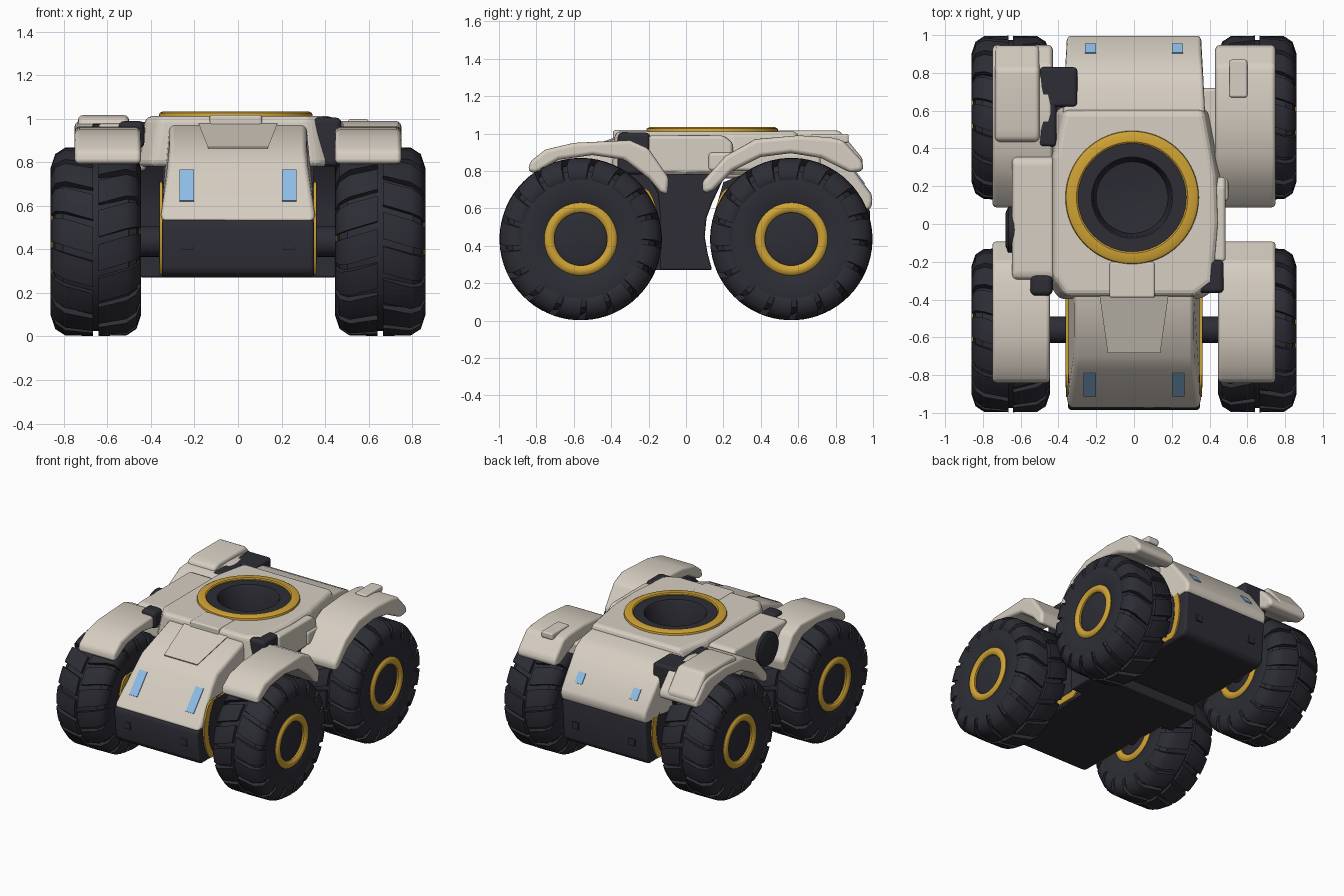
import bpy, bmesh, math
from mathutils import Vector

if "Cube" in bpy.data.objects:
    bpy.data.objects.remove(bpy.data.objects["Cube"])


def material(name, rgb):
    m = bpy.data.materials.new(name)
    m.diffuse_color = (*rgb, 1)
    m.use_nodes = True
    m.node_tree.nodes["Principled BSDF"].inputs["Base Color"].default_value = m.diffuse_color
    return m


CREAM = material("cream armour", (0.68, 0.62, 0.54))
DARK = material("charcoal rubber", (0.026, 0.026, 0.036))
GOLD = material("golden yellow", (0.62, 0.36, 0.035))
BLUE = material("light blue", (0.27, 0.52, 0.80))


def finish(name, bm, mat, bevel=0.0, angle=35):
    bmesh.ops.remove_doubles(bm, verts=bm.verts, dist=1e-5)
    bmesh.ops.recalc_face_normals(bm, faces=bm.faces)
    me = bpy.data.meshes.new(name)
    bm.to_mesh(me)
    bm.free()
    me.materials.append(mat)
    ob = bpy.data.objects.new(name, me)
    bpy.context.collection.objects.link(ob)
    me.shade_smooth()
    if bevel:
        b = ob.modifiers.new("bevel", 'BEVEL')
        b.width, b.segments, b.limit_method = bevel, 3, 'ANGLE'
        b.angle_limit = math.radians(28)
        b.harden_normals = True
    else:
        me.set_sharp_from_angle(angle=math.radians(angle))
    return ob


def prism(name, pts, lo, hi, mat, axis='x', bevel=0.0, warp=None):
    """Extrude a (y,z) profile along x, or an (x,y) outline along z."""
    bm = bmesh.new()
    rings = []
    for h in (lo, hi):
        co = [Vector((h, a, b)) if axis == 'x' else Vector((a, b, h)) for a, b in pts]
        rings.append([bm.verts.new(warp(c) if warp else c) for c in co])
    n = len(pts)
    bm.faces.new(rings[0])
    bm.faces.new(rings[1])
    for i in range(n):
        j = (i + 1) % n
        bm.faces.new((rings[0][i], rings[0][j], rings[1][j], rings[1][i]))
    return finish(name, bm, mat, bevel)


def box(name, x, y, z, mat, bevel=0.0, warp=None):
    return prism(name, [(y[0], z[0]), (y[1], z[0]), (y[1], z[1]), (y[0], z[1])], *x, mat, 'x', bevel, warp)


def lathe(name, prof, mat, axis='x', loc=(0, 0, 0), n=48, closed=False):
    """Spin (height, radius) points round an axis."""
    bm = bmesh.new()
    rows = []
    for k in range(n):
        a = 2 * math.pi * k / n
        c, s = math.cos(a), math.sin(a)
        rows.append([bm.verts.new((h, r * c, r * s) if axis == 'x' else (r * c, r * s, h)) for h, r in prof])
    m = len(prof)
    for k in range(n):
        p, q = rows[k], rows[(k + 1) % n]
        for i in range(m if closed else m - 1):
            j = (i + 1) % m
            bm.faces.new((p[i], p[j], q[j], q[i]))
    bmesh.ops.dissolve_degenerate(bm, dist=1e-6, edges=bm.edges)
    ob = finish(name, bm, mat)
    ob.location = loc
    return ob


def plate(name, p, q, x0, x1, t, mat, warp=None):
    """Thin plate lying on the profile line p-q, raised by t."""
    P, Q = Vector(p), Vector(q)
    d = (Q - P).normalized()
    nrm = Vector((-d.y, d.x))
    if nrm.y < 0:
        nrm = -nrm
    low = nrm * (t - .009)
    return prism(name, [tuple(v) for v in (P + low, Q + low, Q + nrm * t, P + nrm * t)], x0, x1, mat, 'x', 0, warp)


# Wheels: tyre, staggered lugs, rims and hubs; built once and copied
half = [(.02, .41), (.15, .397), (.187, .365), (.2, .30), (.19, .2), (.15, .13)]
tyre = lathe("tyre", [(-x, r) for x, r in reversed(half)] + half, DARK, closed=True)
bm = bmesh.new()
LUGS = 17
pitch = 2 * math.pi / LUGS
lug = [(.012, .395), (.012, .434), (.14, .432), (.186, .402), (.207, .34), (.195, .315), (.14, .38)]
for side in (1, -1):
    for k in range(LUGS):
        base = pitch * (k + (.5 if side < 0 else 0))
        rows = []
        for w in (-.39, -.13, .13, .39):
            rows.append([])
            for x, r in lug:
                a = base + w * pitch + .7 * x
                rows[-1].append(bm.verts.new((side * x, r * math.cos(a), r * math.sin(a))))
        bm.faces.new(rows[0])
        bm.faces.new(rows[-1])
        for p, q in zip(rows, rows[1:]):
            for i in range(len(lug)):
                j = (i + 1) % len(lug)
                bm.faces.new((p[i], p[j], q[j], q[i]))
lugs = finish("tread_lugs", bm, DARK, angle=50)
rims = []
for s in (1, -1):
    circ = [(s * .185 + .021 * math.cos(a), .168 + .028 * math.sin(a)) for a in [math.pi * i / 5 for i in range(10)]]
    rims.append(lathe("wheel_rim", circ, GOLD, closed=True))
hub = lathe("wheel_hub", [(-.17, 0), (-.185, .11), (-.17, .15), (.17, .15), (.185, .11), (.17, 0)], DARK)
parts = [tyre, lugs, hub] + rims
for sx in (1, -1):
    for sy in (-1, 1):
        for p in parts:
            c = p if (sx, sy) == (1, -1) else p.copy()
            if c is not p:
                bpy.context.collection.objects.link(c)
            c.location = (sx * .653, sy * .563, .436)
            c.rotation_euler = (0, 0, 0 if sx > 0 else math.pi)

# Front and rear lower pods, axles and yellow side discs with dark centres
for s, tag, top in ((-1, "front", .54), (1, "rear", .62)):
    f = lambda pts: [(s * y, z) for y, z in pts]
    prism(tag + "_bumper", f([(.97, top), (.985, top - .04), (.965, .30), (.93, .27), (.22, .27), (.165, .38), (.16, .54), (.3, top)]),
          -.35, .35, DARK, bevel=.02)
    prism(tag + "_pod_core", f([(.9, .5), (.2, .5), (.16, .6), (.2, .74), (.3, .78), (.6, .78)]), -.3, .3, DARK)
    lathe(tag + "_axle", [(-.5, 0), (-.5, .07), (.5, .07), (.5, 0)], DARK, loc=(0, s * .56, .436), n=24)
    for r, t, mat in ((.385, .007, GOLD), (.335, .010, DARK)):
        disc = [(s * .53 + r * math.cos(a), min(.71, max(.67 - r, .5 + r * math.sin(a))))
                for a in [2 * math.pi * i / 48 for i in range(48)]]
        for x in (-.353, .353):
            prism(tag + "_side_disc", disc, x - t, x + t, mat)
    for x in (-.235, .235):
        y = s * .975
        box(tag + "_socket", (x - .025, x + .025), (y - .008, y + .008), (.40, .45), DARK)

# Central trunk: concave at the back, joined to the front pod
prism("central_trunk", [(.14, .27), (.115, .36), (.1, .45), (.11, .55), (.14, .63), (.22, .80),
                        (-.22, .80), (-.15, .68), (-.14, .58), (-.14, .27)], -.45, .45, DARK, bevel=.012)
box("trunk_bridge", (-.35, .35), (-.3, -.1), (.27, .78), DARK)


# Front hood, with panel and headlights
def narrow(v):
    v.x *= 1 - .11 * min(1, max(0, (v.z - .55) / .27))
    return v


prism("front_hood", [(-.25, .98), (-.38, .97), (-.70, .855), (-.77, .785), (-.95, .57), (-.98, .53), (-.25, .53)],
      -.355, .355, CREAM, bevel=.03, warp=narrow)


def widen(v):
    v.x *= 1 + .35 * (v.z - .86) / .12
    return v


plate("hood_panel", (-.375, .972), (-.68, .862), -.135, .135, .009, CREAM, widen)
for x in (-.235, .235):
    plate("headlight", (-.788, .7635), (-.908, .620), x - .033, x + .033, .006, BLUE)


# Rear hull with tail lights
def rear_taper(v):
    v.x *= 1 - .15 * max(0, v.y - .55)
    return v


prism("rear_hull", [(.51, .985), (.72, .965), (.81, .92), (.90, .80), (.99, .68), (1.0, .64), (.985, .59), (.51, .59)],
      -.38, .38, CREAM, bevel=.025, warp=rear_taper)
for x in (-.23, .23):
    plate("tail_light", (.902, .7973), (.952, .7307), x - .03, x + .03, .006, BLUE)


# Main deck, cut open for the turret well
def deck_slope(v):
    if v.z > .9:
        v.x, v.y = v.x * .90, .12 + (v.y - .12) * .96
    return v


deck = prism("main_deck", [(-.40, -.40), (.36, -.40), (.46, -.33), (.49, .0), (.48, .26), (.41, .62), (-.41, .62), (-.47, .36), (-.47, -.3)],
             .78, 1.012, CREAM, 'z', .03, deck_slope)
deck.data.shade_flat()
deck.modifiers["bevel"].harden_normals = False
cutter = lathe("well_cutter", [(.70, 0), (.70, .3), (1.3, .3), (1.3, 0)], DARK, 'z', (-.01, .14, 0))
cutter.hide_render = True
cutter.hide_viewport = True
cutter.display_type = 'WIRE'
cut = deck.modifiers.new("well", 'BOOLEAN')
cut.operation, cut.solver, cut.object = 'DIFFERENCE', 'EXACT', cutter
box("deck_front_tab", (-.13, .11), (-.39, -.2), (.95, 1.018), CREAM, .012)

# Turret ring and well
lathe("turret_ring", [(.97, .287), (1.028, .287), (1.034, .295), (1.034, .335), (1.026, .35), (1.0, .356), (.97, .356)],
      GOLD, 'z', (-.01, .14, 0), 64, True)
lathe("turret_well", [(.81, 0), (.815, .10), (.83, .19), (1.005, .206), (1.02, .215), (1.02, .292), (.78, .292), (.78, 0)],
      DARK, 'z', (-.01, .14, 0), 64)

# Side pods: box with round port on the left, narrow panel on the right
prism("left_side_pod", [(-.31, .76), (-.31, .95), (-.27, .98), (.33, .98), (.37, .95), (.37, .76)], -.645, -.42, CREAM, bevel=.03)
lathe("left_port", [(-.67, 0), (-.68, .09), (-.665, .122), (-.5, .122), (-.5, 0)], DARK, loc=(0, -.03, .855))
prism("right_side_panel", [(-.2, .79), (-.2, .99), (.2, .99), (.25, .95), (.25, .79)], .38, .485, CREAM, bevel=.02)

# Dark joint blocks
box("right_front_joint", (.34, .475), (-.365, -.19), (.78, 1.005), DARK, .025)
box("left_front_joint", (-.55, -.43), (-.38, -.27), (.86, .99), DARK, .03)
box("left_rear_joint", (-.50, -.30), (.62, .83), (.80, .985), DARK, .02)
box("left_rear_strut", (-.50, -.41), (.41, .7), (.80, .985), DARK, .02)

# Fenders: arched profiles
front = [(-.845, .795), (-.835, .85), (-.75, .915), (-.60, .95), (-.30, .965), (-.20, .92), (-.09, .76), (-.10, .67),
         (-.14, .69), (-.20, .76), (-.33, .86), (-.50, .885), (-.68, .86), (-.80, .79)]
rear = [(.95, .80), (.945, .85), (.84, .965), (.77, .98), (.60, .99), (.37, .97), (.21, .88), (.085, .74), (.09, .68),
        (.14, .69), (.25, .80), (.40, .875), (.56, .895), (.72, .87), (.88, .79)]
for s, tag in ((1, "right"), (-1, "left")):
    a, b = sorted((s * .445, s * .75))
    prism(tag + "_front_fender", front, a, b, CREAM, bevel=.03)
    a, b = sorted((s * .43, s * .75))
    prism(tag + "_rear_fender", rear, a, b, CREAM, bevel=.03)
    a, b = sorted((s * .33, s * .5))
    box(tag + "_rear_fender_link", (a, b), (.12, .72 if s > 0 else .40), (.80, .90), CREAM, .02)
box("right_fender_pad", (.505, .60), (.67, .87), (.95, .998), CREAM, .012)
prism("left_fender_cap", [(.42, .90), (.44, 1.0), (.50, 1.017), (.82, 1.017), (.95, .86), (.93, .80), (.7, .88)],
      -.735, -.50, CREAM, bevel=.025)
